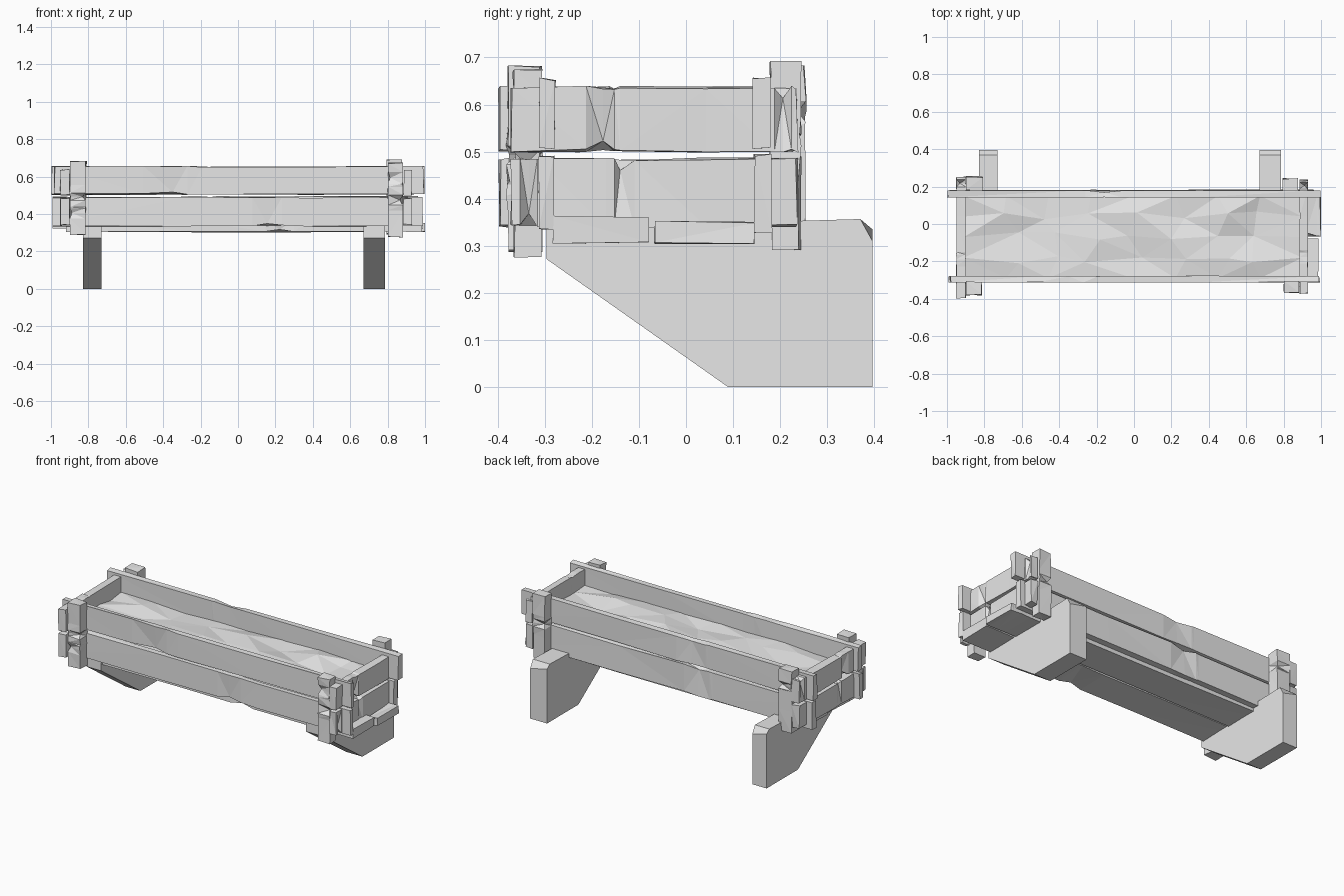
import bpy, bmesh, random
from mathutils import Vector

random.seed(4)
cube = bpy.data.objects.get("Cube")
if cube:
    bpy.data.objects.remove(cube)

grey = bpy.data.materials.new("plain grey")
grey.use_nodes = True
grey.diffuse_color = (0.8, 0.8, 0.8, 1)
grey.node_tree.nodes["Principled BSDF"].inputs["Base Color"].default_value = (0.8, 0.8, 0.8, 1)

CORNERS = [(0, 0), (1, 0), (1, 1), (0, 1)]


def finish(bm, name):
    bmesh.ops.recalc_face_normals(bm, faces=bm.faces)
    mesh = bpy.data.meshes.new(name)
    bm.to_mesh(mesh)
    bm.free()
    mesh.materials.append(grey)
    obj = bpy.data.objects.new(name, mesh)
    bpy.context.collection.objects.link(obj)
    return obj


def board(name, lo, hi, axis, chips=(), wobble=0.004):
    """Rough timber along an axis; chips are (position, corner, depth, half width)."""
    b, c = [i for i in range(3) if i != axis]
    stations = {0.0: None, 0.36: None, 0.68: None, 1.0: None}
    for t, corner, depth, half in chips:
        stations.update({t - half: None, t: (corner, depth), t + half: None})
    bm = bmesh.new()
    rings = []
    for t in sorted(stations):
        ring = []
        for k, (u, v) in enumerate(CORNERS):
            p = Vector((0, 0, 0))
            p[axis] = lo[axis] + t * (hi[axis] - lo[axis])
            p[b] = hi[b] if u else lo[b]
            p[c] = hi[c] if v else lo[c]
            p[c] += random.uniform(-wobble, wobble)
            p[b] += random.uniform(-wobble, wobble) * 0.4
            if t in (0.0, 1.0):
                p[axis] += random.uniform(-wobble, wobble)
            if stations[t] and stations[t][0] == k:
                depth = stations[t][1]
                p[b] += depth * 0.8 * (1 - 2 * u)
                p[c] += depth * (1 - 2 * v)
            ring.append(bm.verts.new(p))
        rings.append(ring)
    for r, s in zip(rings, rings[1:]):
        for k in range(4):
            n = (k + 1) % 4
            bm.faces.new((r[k], r[n], s[n], s[k]))
    bm.faces.new(rings[0])
    bm.faces.new(rings[-1])
    bmesh.ops.triangulate(bm, faces=bm.faces)
    finish(bm, name)


# Long side boards, two high on the front and the back
board("front_lower_board", (-0.99, -0.312, 0.337), (0.985, -0.28, 0.488), 0, [(0.58, 0, 0.012, 0.04)])
board("front_upper_board", (-0.98, -0.312, 0.506), (0.99, -0.278, 0.654), 0, [(0.32, 0, 0.012, 0.08)])
board("back_lower_board", (-0.99, 0.145, 0.325), (0.96, 0.182, 0.492), 0, [(0.4, 2, 0.014, 0.05)])
board("back_upper_board", (-0.995, 0.142, 0.506), (0.995, 0.18, 0.654), 0, [(0.42, 2, 0.012, 0.05)])

# Short end boards crossing the long ones
for side, x0, x1, y0, y1 in (("right", -0.95, -0.9, -0.395, 0.25), ("left", 0.885, 0.93, -0.37, 0.236)):
    outer = 1 if side == "left" else 0
    top = 2 if side == "left" else 3
    board(side + "_end_lower_board", (x0, y0, 0.342), (x1, y1, 0.484), 1,
          [(0.06, outer, 0.025, 0.03), (0.38, top, 0.02, 0.05)])
    board(side + "_end_upper_board", (x0, y0, 0.502), (x1, y1, 0.636), 1,
          [(0.32, outer, 0.024, 0.06), (0.95, top, 0.025, 0.03)])

# Corner posts outside the long boards
board("right_front_post", (-0.898, -0.378, 0.288), (-0.815, -0.308, 0.682), 2,
      [(0.3, 0, 0.012, 0.08), (0.52, 1, 0.018, 0.05)])
board("left_front_post", (0.802, -0.365, 0.277), (0.882, -0.308, 0.672), 2,
      [(0.5, 1, 0.022, 0.07), (0.8, 0, 0.014, 0.08)])
board("right_back_post", (-0.898, 0.18, 0.3), (-0.81, 0.253, 0.68), 2, [(0.75, 2, 0.02, 0.06)])
board("left_back_post", (0.795, 0.18, 0.293), (0.877, 0.242, 0.692), 2, [(0.55, 3, 0.018, 0.06)])

# Floor planks
board("front_floor_plank", (-0.92, -0.282, 0.308), (0.985, -0.08, 0.362), 0, [(0.6, 0, 0.012, 0.04)])
board("back_floor_plank", (-0.92, -0.066, 0.305), (0.997, 0.145, 0.352), 0, [(0.96, 3, 0.025, 0.03)])

# Wall brackets with a sloping front and a chipped rear top corner
PROFILE = [(0.09, 0), (0.396, 0), (0.396, 0.335), (0.37, 0.357), (0.2, 0.352),
           (-0.27, 0.342), (-0.296, 0.335), (-0.296, 0.272)]
for side, x0, x1 in (("right", -0.828, -0.73), ("left", 0.672, 0.787)):
    bm = bmesh.new()
    face = bm.faces.new([bm.verts.new((x0, y, z)) for y, z in PROFILE])
    grown = bmesh.ops.extrude_face_region(bm, geom=[face])["geom"]
    for v in grown:
        if isinstance(v, bmesh.types.BMVert):
            v.co.x = x1
            if v.co.y > 0.39 and v.co.z > 0.3:
                v.co.z -= 0.025
    finish(bm, side + "_bracket")

# Uneven soil filling the box
bm = bmesh.new()
NX, NY = 8, 4
grid = []
for i in range(NX + 1):
    row = []
    for j in range(NY + 1):
        x = -0.91 + 1.81 * i / NX
        y = -0.29 + 0.44 * j / NY
        z = 0.54 + random.uniform(-0.012, 0.012)
        if 0 < i < NX and 0 < j < NY:
            x += random.uniform(-0.07, 0.07)
            y += random.uniform(-0.03, 0.03)
            z += random.uniform(-0.015, 0.03)
        row.append(bm.verts.new((x, y, z)))
    grid.append(row)
for i in range(NX):
    for j in range(NY):
        bm.faces.new((grid[i][j], grid[i + 1][j], grid[i + 1][j + 1], grid[i][j + 1]))
bmesh.ops.triangulate(bm, faces=bm.faces)
finish(bm, "soil")
